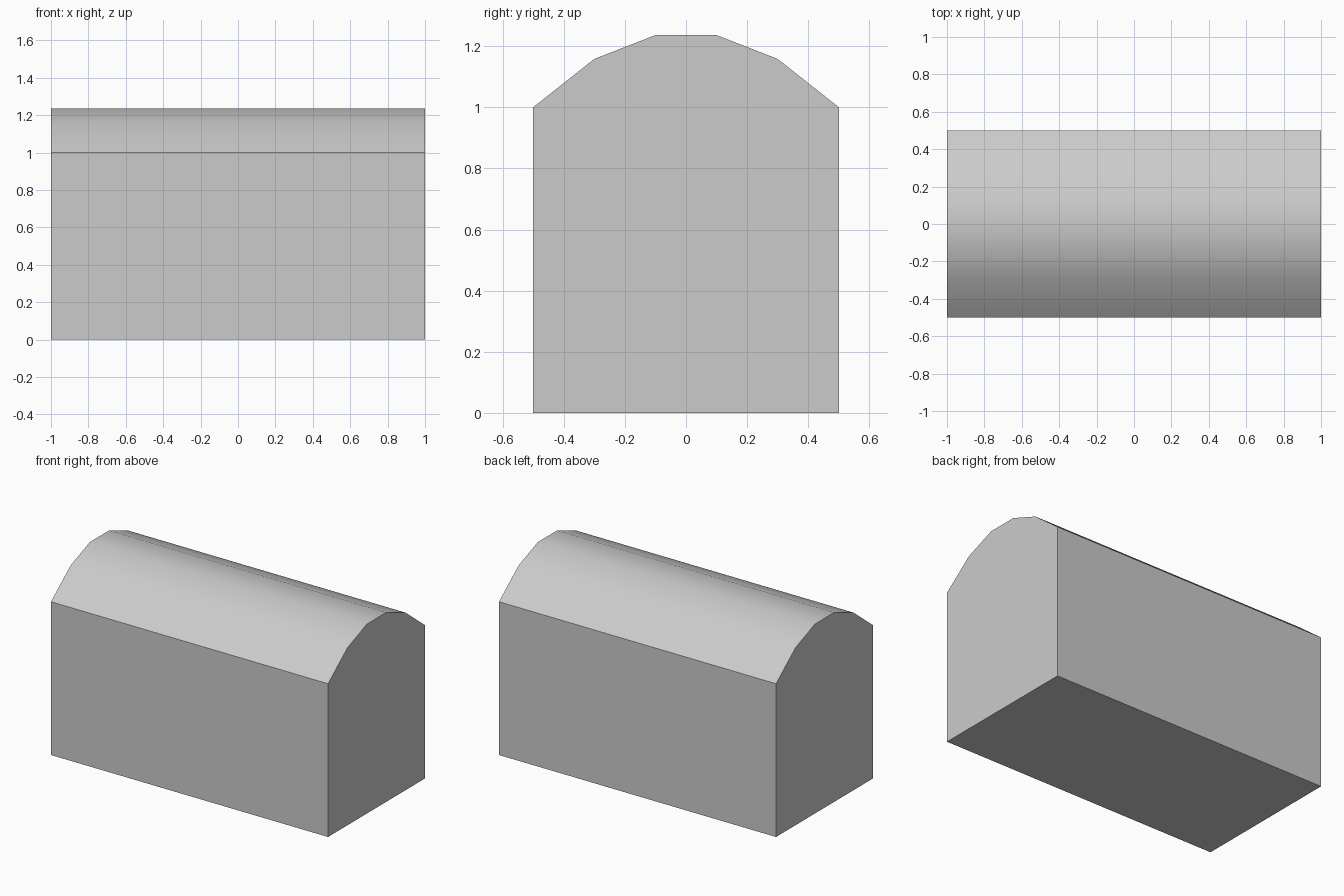
import bpy, bmesh

if "Cube" in bpy.data.objects:
    bpy.data.objects.remove(bpy.data.objects["Cube"])

# End profile (y, z): upright walls with a shallow faceted barrel top
half = [(0.5, 0.0), (0.5, 1.0), (0.3, 1.158), (0.1, 1.236)]
profile = half + [(-y, z) for y, z in reversed(half)]

# Extrude the profile along x
bm = bmesh.new()
end = bm.faces.new([bm.verts.new((-1, y, z)) for y, z in profile])
ext = bmesh.ops.extrude_face_region(bm, geom=[end], use_keep_orig=True)
moved = [g for g in ext["geom"] if isinstance(g, bmesh.types.BMVert)]
bmesh.ops.translate(bm, verts=moved, vec=(2, 0, 0))
bmesh.ops.recalc_face_normals(bm, faces=bm.faces)

mesh = bpy.data.meshes.new("barrel_top_block")
bm.to_mesh(mesh)
bm.free()
block = bpy.data.objects.new("barrel_top_block", mesh)
bpy.context.collection.objects.link(block)

# Smooth roof, crisp walls
bpy.context.view_layer.objects.active = block
block.select_set(True)
bpy.ops.object.shade_smooth_by_angle(angle=0.5236)
